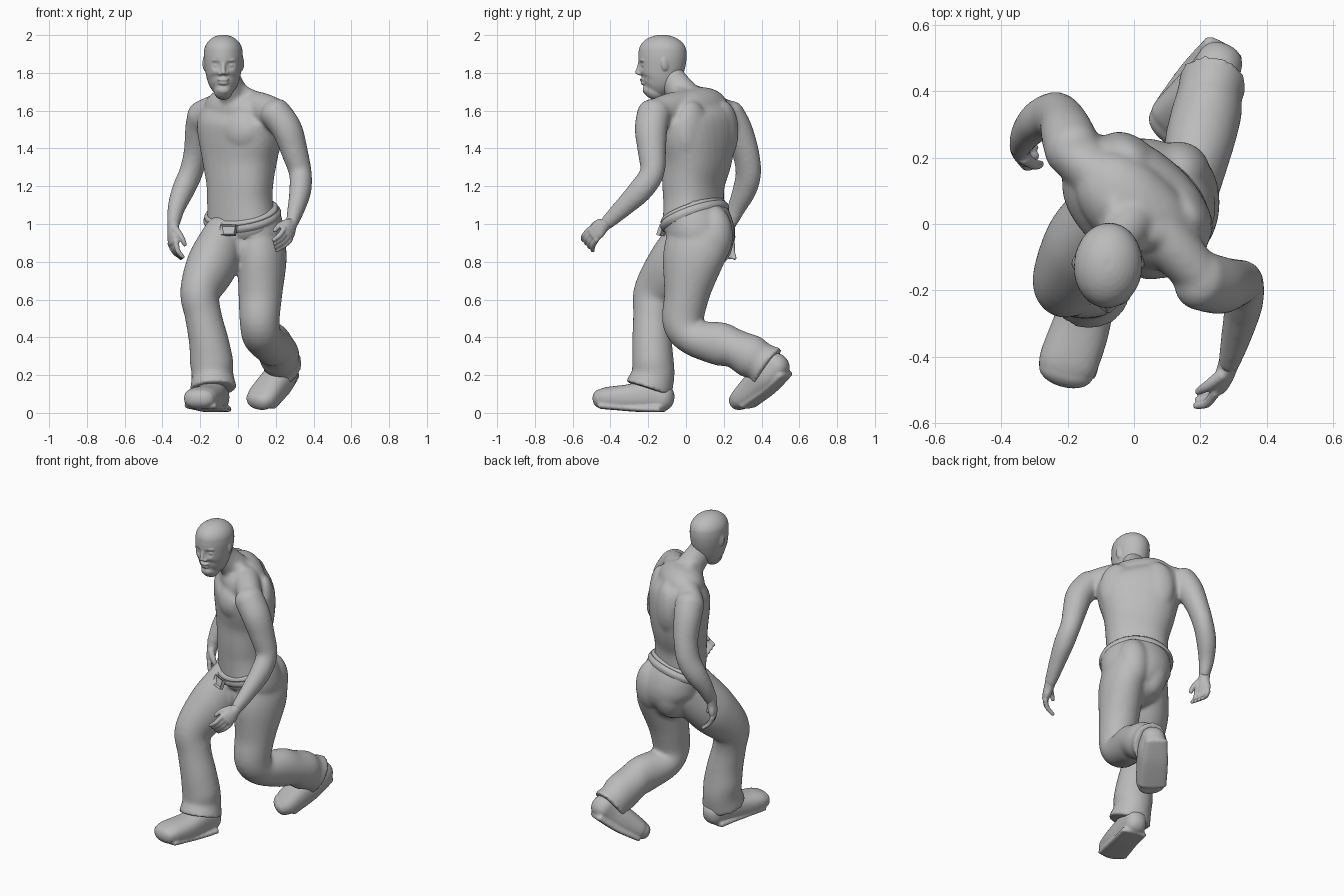
import bpy, bmesh, math
from mathutils import Vector, Matrix

if "Cube" in bpy.data.objects:
    bpy.data.objects.remove(bpy.data.objects["Cube"])

CM = 0.01  # all part sizes below are in hundredths of a unit
grey = bpy.data.materials.new("plain_grey")
grey.use_nodes = True
tone = (0.5, 0.5, 0.5, 1)
grey.diffuse_color = tone
grey.node_tree.nodes["Principled BSDF"].inputs["Base Color"].default_value = tone


def turned(deg):
    """Sideways direction of a part turned towards its right by deg."""
    return Vector((math.cos(math.radians(deg)), -math.sin(math.radians(deg)), 0))


def spline(rows, steps):
    """Smooth curve through rows of (x, y, z, half width, half depth)."""
    out, last = [], len(rows) - 1
    for i in range(last):
        p = [rows[max(0, min(last, i + k))] for k in (-1, 0, 1, 2)]
        for s in range(steps):
            t = s / steps
            out.append([b + 0.5 * t * (c - a + t * (2*a - 5*b + 4*c - d + t * (3*b - a - 3*c + d)))
                        for a, b, c, d in zip(*p)])
    return out + [list(rows[-1])]


def tube(bm, rows, side, side_end=None, power=2, round_ends=(True, True), sides=32, steps=5):
    """Loft elliptical rings along a path and close both ends."""
    pts = spline(rows, steps)
    n = len(pts)
    rings = []
    for i, p in enumerate(pts):
        c = Vector(p[:3])
        t = (Vector(pts[min(i + 1, n - 1)][:3]) - Vector(pts[max(i - 1, 0)][:3])).normalized()
        s = side.lerp(side_end or side, i / (n - 1))
        s = (s - t * s.dot(t)).normalized()
        rings.append((c, t, s, t.cross(s), p[3], p[4]))

    def dome(ring, sign):
        c, t, s, f, a, b = ring
        angles = [math.pi / 2 * k / 9 for k in range(1, 9)]
        return [(c + t * sign * min(a, b) * 0.9 * math.sin(q), t, s, f,
                 a * math.cos(q), b * math.cos(q)) for q in angles]

    first = dome(rings[0], -1)[::-1] if round_ends[0] else []
    end = dome(rings[-1], 1) if round_ends[1] else []
    loops = []
    for c, t, s, f, a, b in first + rings + end:
        loop = []
        for k in range(sides):
            q = math.tau * k / sides
            u, v = math.cos(q), math.sin(q)
            u, v = (math.copysign(abs(w) ** (2 / power), w) for w in (u, v))
            loop.append(bm.verts.new((c + s * a * u + f * b * v) * CM))
        loops.append(loop)
    for lo, hi in zip(loops, loops[1:]):
        for k in range(sides):
            j = (k + 1) % sides
            bm.faces.new((lo[k], lo[j], hi[j], hi[k]))
    bm.faces.new(loops[0][::-1])
    bm.faces.new(loops[-1])


def blob(bm, centre, radii, deg=0):
    m = (Matrix.Translation(Vector(centre) * CM) @ Matrix.Rotation(math.radians(-deg), 4, "Z")
         @ Matrix.Diagonal((*(Vector(radii) * CM), 1)))
    bmesh.ops.create_uvsphere(bm, u_segments=24, v_segments=16, radius=1, matrix=m)


def finish(name, bm, voxel=0, relax=3, angle=60):
    """Make the object; a voxel size fuses its overlapping pieces into one skin."""
    bmesh.ops.recalc_face_normals(bm, faces=bm.faces)
    me = bpy.data.meshes.new(name)
    bm.to_mesh(me)
    bm.free()
    ob = bpy.data.objects.new(name, me)
    bpy.context.collection.objects.link(ob)
    me.materials.append(grey)
    bpy.ops.object.select_all(action="DESELECT")
    ob.select_set(True)
    bpy.context.view_layer.objects.active = ob
    if voxel:
        fuse = ob.modifiers.new("fuse", "REMESH")
        fuse.mode, fuse.voxel_size, fuse.use_smooth_shade = "VOXEL", voxel, True
        soft = ob.modifiers.new("soften", "SMOOTH")
        soft.factor, soft.iterations = 0.5, relax
        bpy.ops.object.shade_smooth()
    else:
        bpy.ops.object.shade_smooth_by_angle(angle=math.radians(angle))
    return ob


# Torso, shoulders, neck and arms fused into one skin
bm = bmesh.new()
tube(bm, [(2, 4, 99, 19, 14), (1, 4, 112, 18, 14), (1, 4, 122, 18.5, 14.5), (1, 5.5, 134, 21, 16),
          (1, 5.5, 146, 24, 17), (0.5, 5, 155, 24.5, 16.5), (0.5, 4, 160.5, 21, 13)],
     turned(32), turned(45), power=2.3)
tube(bm, [(-19, 21, 157, 7, 8.5), (-9, 13, 160.5, 8, 9), (1, 5, 162, 9, 9), (11, -6, 161, 8, 9),
          (20, -16, 158, 7, 8.5)], turned(-45))
tube(bm, [(0, 4, 160, 12, 10), (-2, -1, 168, 8, 8.5), (-5, -6.5, 175.5, 6.8, 7.5),
          (-7.3, -10.5, 183, 6.8, 7)], turned(25))
for side in (-1, 1):
    across = turned(45) * side
    front = Vector((-0.7, -0.7, 0))
    mid = Vector((1.5, 5.5, 0))
    blob(bm, mid + across * 10 + front * 10 + Vector((0, 0, 149)), (11, 7, 10.5), 45 - side * 15)
    blob(bm, mid + across * 12 - front * 9 + Vector((0, 0, 149)), (10, 6, 16), 45 + side * 10)
    tube(bm, [(*(Vector((-3, -3, 171)) + across * 2), 4, 5),
              (*(Vector((0, 3, 166)) + across * 8), 5, 6),
              (*(mid + across * 20 + Vector((0, 0, 159))), 5, 7)], turned(-45))  # neck slope
tube(bm, [(20, -17, 158.5, 8.3, 9), (26, -18.5, 150, 8, 8.7), (30, -18, 138, 7, 7.5),
          (33, -18, 127, 6, 6.5), (33, -24, 118, 5.8, 6.5), (31, -33, 109, 4.7, 5.2),
          (28.7, -41.5, 101, 3.4, 3.9)], turned(15))
tube(bm, [(-18.5, 22.5, 157.5, 8.3, 8.7), (-20, 27, 150, 8, 8.2), (-22, 31.5, 138, 6.6, 7.3),
          (-25, 33, 127, 6, 7), (-29, 31, 118, 5.8, 6.5), (-32.5, 27, 109, 4.7, 5),
          (-34, 23.5, 101, 3.4, 3.9)], turned(30))
finish("upper_body", bm, 0.011, 8)


# Hands with four bent fingers and a thumb
def hand(name, wrist, along, across, bend):
    bm = bmesh.new()
    wrist, along, across, bend = (Vector(v) for v in (wrist, along, across, bend))
    along.normalize()
    across = (across - along * across.dot(along)).normalized()
    bend = (bend - along * bend.dot(along) - across * bend.dot(across)).normalized()

    def strip(points, sizes):
        tube(bm, [(*p, *s) for p, s in zip(points, sizes)], across, sides=14, steps=4)

    strip([wrist - along * 3, wrist + along * 2, wrist + along * 6, wrist + along * 9.5],
          [(3.2, 3.4), (3.5, 3), (4.8, 2.7), (4.6, 2.1)])
    finger = [(1.4, 1.5), (1.3, 1.4), (1.1, 1.1)]
    for i in range(4):
        base = wrist + along * 9.5 + across * (i - 1.5) * 2.5
        joint = base + along * (5 - i * 0.3) + bend * (1.2 + i * 0.4)
        strip([base, joint, joint + along * 3 + bend * (3 + i * 0.4)], finger)
    base = wrist + along * 3 - across * 3
    joint = base + along * 4.5 - across * 2.2 + bend * 2.5
    strip([base, joint, joint + along * 3.5 + bend * 2], [(2, 2), (1.6, 1.6), (1.2, 1.2)])
    finish(name, bm, 0.006, 2)


hand("left_hand", (28.5, -42, 100.5), (-0.25, -0.72, -0.6), (0.5, 0.6, -0.6), (-0.9, 0, -0.4))
hand("right_hand", (-34.2, 23, 99.5), (-0.02, -0.2, -1), (-0.4, 0.9, 0), (0.8, -0.4, 0))

# Head with sunken eye sockets, then raised face details
bm = bmesh.new()
HX = -7.8
tube(bm, [(HX, -17, 170.5, 5, 6), (HX, -15.7, 173, 7, 8.3), (HX, -14, 177, 8.7, 10.8),
          (HX, -13, 183, 9.8, 12.3), (HX, -12.5, 188, 10.3, 12.8), (HX, -12.4, 191, 10.2, 12.7)],
     turned(4), sides=72, steps=8)
for side in (-1, 1):
    socket = Vector((HX + side * 4, -24.5, 184)) * CM
    for v in bm.verts:
        near = (v.co - socket).length / (3.2 * CM)
        if near < 1:
            v.co.y += 1.2 * CM * (1 - near * near)
    blob(bm, (HX + side * 3.8, -22.4, 184), (1.7, 1.1, 0.9))             # eye
    blob(bm, (HX + side * 3.8, -23.4, 186.7), (3, 1, 0.9), side * -20)   # brow
    blob(bm, (HX + side * 1.5, -24.5, 179.6), (1.2, 1.3, 1))             # nostril
    blob(bm, (HX + side * 9.9, -11, 185), (0.9, 2.2, 3.8), side * -20)   # ear
tube(bm, [(HX, -24.3, 186, 1, 0.9), (HX, -25.2, 182, 1.1, 1.1), (HX, -25.8, 180.2, 1.4, 1.2)],
     turned(0), sides=16)
blob(bm, (HX, -23.2, 176.4), (3, 1.3, 0.9))    # upper lip
blob(bm, (HX, -22.7, 174.6), (2.7, 1.3, 1))    # lower lip
blob(bm, (HX, -20.5, 171), (3.6, 2.4, 2.6))    # chin
finish("head", bm, 0.005, 4)

# Trousers: hips and two legs fused, with gathered hems
bm = bmesh.new()
tube(bm, [(4, 6, 87, 16, 15), (5, 7.5, 93, 20, 17.5), (4, 6.5, 100, 20.5, 17), (2, 3, 106, 20, 15.5)],
     turned(30), turned(32), round_ends=(True, False))
for place in ((13, 14.5, 94), (0, 15, 93)):
    blob(bm, place, (10, 10.5, 16), 30)
tube(bm, [(12, 7, 93, 12, 17), (12.7, 5, 86, 12.6, 17), (12.6, 3, 78, 12.6, 15.8),
          (11.8, 0.3, 62, 11.5, 12), (11.5, -1.5, 48, 10.5, 11), (13, 4, 40, 10.5, 9.7),
          (18, 18, 36.5, 10, 11.5), (20, 26, 34, 10.5, 10.3), (22, 34, 30, 10.5, 11.5),
          (22.8, 39, 27.2, 9.8, 10.6), (24, 43.5, 24, 10.3, 12.5)],
     turned(16), round_ends=(True, False))
tube(bm, [(-7, 4, 92, 11.5, 15), (-14, -6, 78, 13, 15), (-20, -16, 64, 10.5, 12),
          (-18.5, -18, 52, 9.7, 10), (-15.5, -18, 38, 10.5, 10.5), (-14, -17.5, 27, 11.5, 11),
          (-13.5, -17.5, 20, 11, 11.5), (-13, -19.8, 12.5, 12.5, 12.8)],
     turned(18), round_ends=(True, False))
finish("trousers", bm, 0.011, 8)

# Tilted waistband and belt
tilt = Vector((-0.22, -0.38, 1)).normalized()
centre = Vector((2, 4.2, 105))
for name, low, high, grow in (("waistband", 0, 2.6, -0.3), ("belt", -3.5, 0.8, 0.7)):
    bm = bmesh.new()
    rows = [(*(centre + tilt * (low + (high - low) * k / 3)), 21 + grow - edge, 17.2 + grow - edge)
            for k, edge in enumerate((0.7, 0, 0, 0.7))]
    tube(bm, rows, turned(32), round_ends=(False, False), sides=48, steps=3)
    finish(name, bm)

# Buckle: a plate with a recessed middle
bm = bmesh.new()
bmesh.ops.create_cube(bm, size=1, matrix=Matrix.Diagonal((0.09, 0.022, 0.058, 1)))
bm.faces.ensure_lookup_table()
face = min(bm.faces, key=lambda f: f.calc_center_median().y)
bmesh.ops.inset_region(bm, faces=[face], thickness=0.012)
bmesh.ops.translate(bm, verts=face.verts, vec=(0, 0.012, 0))
buckle = finish("buckle", bm, angle=30)
buckle.location = (-0.052, -0.12, 0.967)
buckle.rotation_euler = (math.radians(-20), 0, math.radians(-26))


# Shoes: rounded upper with a thicker sole and heel below
def shoe(name, rows, sole, side, flat):
    bm = bmesh.new()
    tube(bm, rows, side, power=2.4)
    tube(bm, sole, side, power=3)
    for v in bm.verts:
        v.co.z = max(v.co.z, flat * CM)
    finish(name, bm, 0.008, 3)


shoe("right_shoe",
     [(-11, -12, 8, 6.5, 7), (-13, -20, 9, 7.5, 8), (-16, -31, 8, 8.7, 7), (-19.5, -41, 7.8, 9, 6),
      (-20.5, -44.5, 7.5, 8.3, 5.2)],
     [(-11, -13, 2, 8, 2), (-14, -25, 2.3, 8, 1.8), (-20, -43.5, 3.8, 9, 1.8)], turned(18), 0.5)
shoe("left_shoe",
     [(25.5, 48, 25, 7, 7), (23, 43, 20, 8, 8), (18, 37, 14, 8.5, 7.5), (13, 31, 8.3, 8.8, 6),
      (11, 29, 6.6, 7.8, 5)],
     [(27, 52.5, 20.5, 6.5, 2), (21, 44, 12, 7.8, 1.8), (13.5, 33, 4, 8.2, 1.8)], turned(25), 0)
